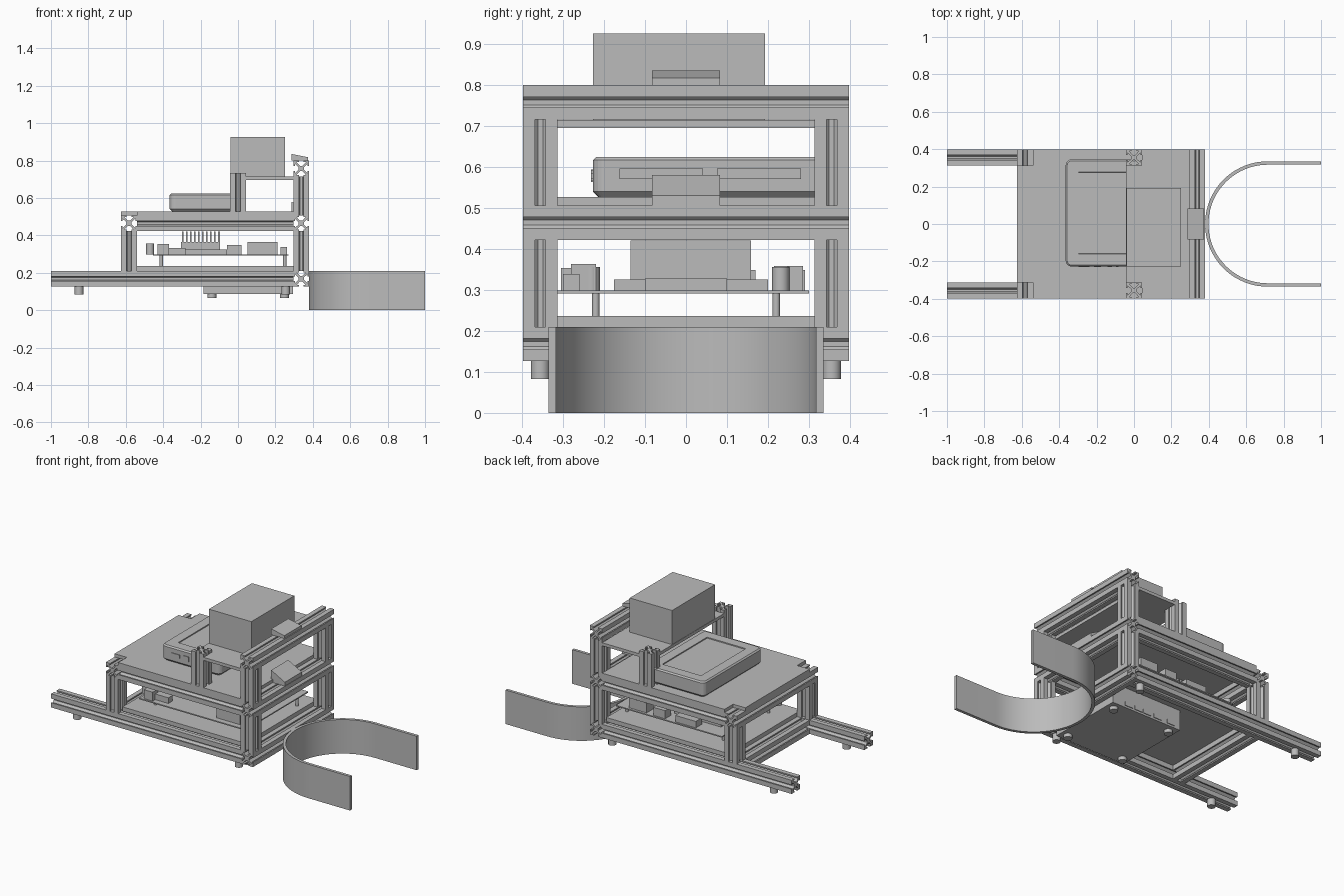
import bpy, bmesh, math
from mathutils import Vector

cube = bpy.data.objects.get("Cube")
if cube:
    bpy.data.objects.remove(cube, do_unlink=True)

GREY = (0.5, 0.5, 0.5, 1.0)
metal = bpy.data.materials.new("plain_grey")
metal.use_nodes = True
metal.diffuse_color = GREY
metal.node_tree.nodes["Principled BSDF"].inputs["Base Color"].default_value = GREY


def finish(name, bm):
    bmesh.ops.recalc_face_normals(bm, faces=bm.faces)
    mesh = bpy.data.meshes.new(name)
    bm.to_mesh(mesh)
    bm.free()
    mesh.materials.append(metal)
    obj = bpy.data.objects.new(name, mesh)
    bpy.context.collection.objects.link(obj)
    return obj


def prism_mesh(points, axis, lo, hi):
    """Extrude a 2D outline along one axis."""
    place = {"x": lambda u, v, w: (w, u, v),
             "y": lambda u, v, w: (u, w, v),
             "z": lambda u, v, w: (u, v, w)}[axis]
    bm = bmesh.new()
    face = bm.faces.new([bm.verts.new(place(u, v, lo)) for u, v in points])
    out = bmesh.ops.extrude_face_region(bm, geom=[face], use_keep_orig=True)
    moved = [g for g in out["geom"] if isinstance(g, bmesh.types.BMVert)]
    bmesh.ops.translate(bm, verts=moved, vec=Vector(place(0, 0, hi - lo)))
    return bm


def prism(name, points, axis, lo, hi):
    return finish(name, prism_mesh(points, axis, lo, hi))


def rect(u0, u1, v0, v1):
    return [(u0, v0), (u1, v0), (u1, v1), (u0, v1)]


def box(name, x0, x1, y0, y1, z0, z1):
    return prism(name, rect(x0, x1, y0, y1), "z", z0, z1)


def cylinder(name, x, y, r, z0, z1, sides=24):
    ring = [(x + r * math.cos(i * math.tau / sides),
             y + r * math.sin(i * math.tau / sides)) for i in range(sides)]
    obj = prism(name, ring, "z", z0, z1)
    for p in obj.data.polygons:
        p.use_smooth = len(p.vertices) == 4
    for e in obj.data.edges:
        a, b = (obj.data.vertices[i].co.z for i in e.vertices)
        e.use_edge_sharp = abs(a - b) < 0.001
    return obj


# Slotted aluminium section, one quarter turned four times
H = 0.042
LIP, SLOT, WIDE, CORE, WEB = 0.034, 0.013, 0.025, 0.014, 0.006
QUARTER = [(H, -SLOT), (LIP, -SLOT), (LIP, -WIDE), (CORE, -WEB), (CORE, WEB),
           (LIP, WIDE), (LIP, SLOT), (H, SLOT), (H, H)]
SECTION = []
for _ in range(4):
    SECTION += QUARTER
    QUARTER = [(-v, u) for u, v in QUARTER]


def beam(name, axis, u, v, lo, hi):
    return prism(name, [(u + a, v + b) for a, b in SECTION], axis, lo, hi)


# Frame
SIDE, EDGE, INNER = 0.355, 0.397, 0.313
FRONT_X, BACK_X = 0.338, -0.583
LOW, MID, TOP = 0.168, 0.464, 0.757
for label, z in (("low", LOW), ("middle", MID), ("top", TOP)):
    beam(label + "_cross_beam", "y", FRONT_X, z, -EDGE, EDGE)
beam("far_middle_cross_beam", "y", BACK_X, MID, -EDGE, EDGE)
beam("far_low_cross_beam", "y", BACK_X, LOW, -INNER, INNER)
for label, s in (("front", -1), ("back", 1)):
    y = s * SIDE
    beam(label + "_base_rail", "x", y, LOW, -1, FRONT_X - H)
    beam(label + "_middle_rail", "x", y, MID, BACK_X + H, FRONT_X - H)
    beam(label + "_far_post", "z", BACK_X, y, LOW + H, MID - H)
    beam(label + "_near_post", "z", FRONT_X, y, LOW + H, MID - H)
    beam(label + "_upper_post", "z", FRONT_X, y, MID + H, TOP - H)
    beam(label + "_shelf_post", "z", 0, y, MID + H, 0.733)
    for x in (-0.85, 0.255):
        cylinder(label + "_rail_foot", x, y, 0.023, 0.083, LOW - H)

# Shelves, notched around the posts
X0, X1, X2 = BACK_X - H, BACK_X + H, FRONT_X - H
prism("middle_shelf", [(X0, -INNER), (X1, -INNER), (X1, -EDGE), (X2, -EDGE),
                       (X2, EDGE), (X1, EDGE), (X1, INNER), (X0, INNER)],
      "z", MID + H, 0.526)
prism("top_shelf", [(-H, -INNER), (H, -INNER), (H, -EDGE), (X2, -EDGE),
                    (X2, EDGE), (H, EDGE), (H, INNER), (-H, INNER)],
      "z", 0.695, 0.714)
box("bottom_shelf", X1, X2, -SIDE, SIDE, LOW + H, 0.236)

# Battery box and the two sloped sensors
box("battery_box", -0.04, 0.25, -0.227, 0.193, 0.714, 0.925)
prism("top_sensor", [(0.285, 0.799), (0.375, 0.799), (0.375, 0.817), (0.285, 0.835)],
      "y", -0.083, 0.083)
prism("middle_sensor", [(0.285, 0.506), (0.378, 0.506), (0.378, 0.53), (0.285, 0.58)],
      "y", -0.083, 0.083)


def computer(name, x0, x1, y0, y1, z0, z1, radius, chamfer):
    """Rounded case with a chamfered underside and a stepped lid."""
    bm = prism_mesh(rect(x0, x1, y0, y1), "z", z0, z1)
    upright = [e for e in bm.edges if abs(e.verts[0].co.z - e.verts[1].co.z) > 0.01]
    bmesh.ops.bevel(bm, geom=upright, offset=radius, segments=5, profile=0.5,
                    affect="EDGES")
    for z, size in ((z0, chamfer), (z1, 0.008)):
        rim = [e for e in bm.edges if all(abs(v.co.z - z) < 0.0001 for v in e.verts)]
        bmesh.ops.bevel(bm, geom=rim, offset=size, segments=1, affect="EDGES")
    bm.normal_update()
    lid = max(bm.faces, key=lambda f: f.calc_center_median().z)
    bmesh.ops.inset_region(bm, faces=[lid], thickness=0.06)
    bmesh.ops.inset_region(bm, faces=[lid], thickness=0.006, depth=-0.006)
    return finish(name, bm)


# Upper computer with ports and vents
computer("upper_computer", -0.365, 0.035, -0.227, 0.345, 0.526, 0.624, 0.03, 0.014)
for x, w, h in ((-0.268, 0.06, 0.022), (-0.195, 0.036, 0.03),
                (-0.13, 0.026, 0.026), (-0.09, 0.014, 0.014)):
    box("upper_port", x - w / 2, x + w / 2, -0.231, -0.226, 0.578 - h / 2, 0.578 + h / 2)
for y in (-0.06, 0.178):
    box("side_vent", 0.034, 0.039, y - 0.102, y + 0.102, 0.57, 0.596)
    box("vent_slot", 0.038, 0.042, y - 0.085, y + 0.085, 0.577, 0.589)

# Lower computer slung under the base
UX0, UX1, UY0, UY1 = -0.185, 0.294, -0.31, 0.17
box("lower_computer", UX0, UX1, UY0, UY1, 0.086, 0.21)
for x in (UX0 + 0.045, UX1 - 0.045):
    for y in (UY0 + 0.045, UY1 - 0.045):
        cylinder("lower_foot", x, y, 0.024, 0.065, 0.086)
for y in (UY0, UY1):
    for x in (-0.12, -0.025, 0.05, 0.11, 0.18):
        box("lower_port", x - 0.028, x + 0.028, y - 0.004, y + 0.004, 0.098, 0.122)

# Circuit board on standoffs
box("circuit_board", -0.455, 0.27, -0.315, 0.3, 0.291, 0.298)
for x in (-0.41, 0.25):
    for y in (-0.22, 0.22):
        cylinder("standoff", x, y, 0.009, 0.236, 0.291, 12)
        cylinder("capacitor", x - 0.06, y * 1.05, 0.021, 0.298, 0.356)

# Finned heat sink
box("heat_sink_base", -0.305, -0.095, -0.135, 0.158, 0.298, 0.365)
box("heat_sink_flange", -0.38, -0.06, -0.175, 0.2, 0.298, 0.325)
for i in range(10):
    x = -0.3 + i * 0.0215
    box("heat_sink_fin", x, x + 0.009, -0.135, 0.158, 0.365, 0.42)

# Board connectors
for x, y, w, d, h in ((0.13, -0.25, 0.16, 0.06, 0.065), (0.245, -0.28, 0.035, 0.04, 0.04),
                      (-0.4, -0.28, 0.06, 0.05, 0.055), (-0.33, -0.26, 0.1, 0.04, 0.035),
                      (0.13, 0.25, 0.12, 0.07, 0.06), (-0.02, 0.26, 0.08, 0.06, 0.05),
                      (-0.2, 0.26, 0.14, 0.06, 0.04), (-0.4, 0.1, 0.06, 0.14, 0.05),
                      (0.1, 0, 0.08, 0.2, 0.03)):
    box("board_connector", x - w / 2, x + w / 2, y - d / 2, y + d / 2, 0.298, 0.298 + h)

# Curved bumper band, open at the far end
CX, STEPS = 0.715, 40
arcs = []
for r in (0.335, 0.317):
    arc = [(CX + r * math.cos(t), r * math.sin(t)) for t in
           (math.pi * (0.5 + i / STEPS) for i in range(STEPS + 1))]
    arcs.append([(1, r)] + arc + [(1, -r)])
band = prism("bumper_band", arcs[0] + arcs[1][::-1], "z", 0, 0.21)
bpy.context.view_layer.objects.active = band
band.select_set(True)
bpy.ops.object.shade_smooth_by_angle(angle=math.radians(30))
